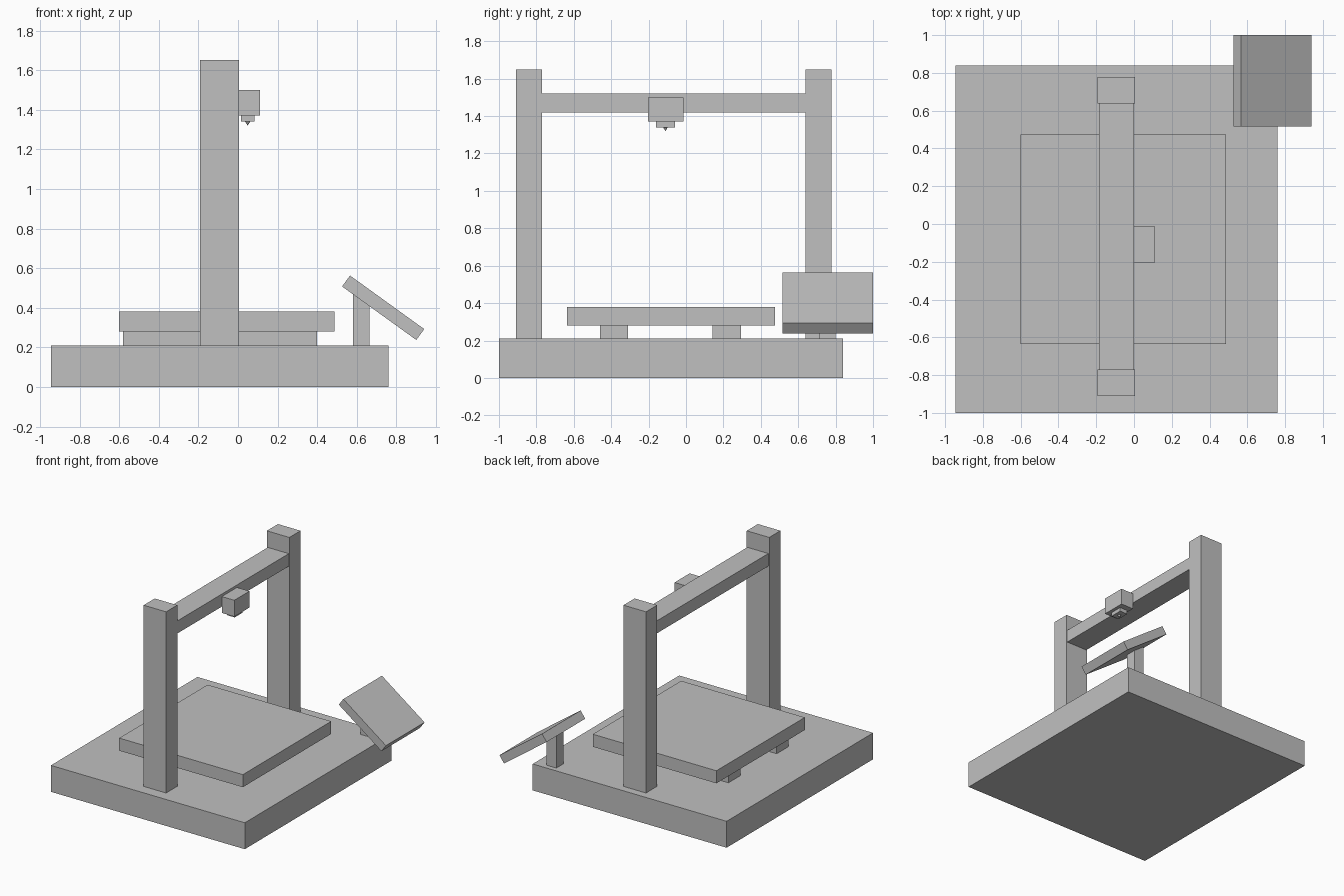
import bpy
import math

if "Cube" in bpy.data.objects:
    bpy.data.objects.remove(bpy.data.objects["Cube"])

grey = bpy.data.materials.new("plain_grey")
grey.diffuse_color = (0.53, 0.53, 0.53, 1)
grey.use_nodes = True
grey.node_tree.nodes["Principled BSDF"].inputs["Base Color"].default_value = grey.diffuse_color


def box(name, x, y, z, tilt=0.0):
    """Box spanning the given (min, max) ranges, optionally tilted about y."""
    spans = (x, y, z)
    bpy.ops.mesh.primitive_cube_add(
        size=1, location=[(a + b) / 2 for a, b in spans], rotation=(0, tilt, 0))
    ob = bpy.context.object
    ob.name = name
    ob.scale = [b - a for a, b in spans]
    ob.data.materials.append(grey)
    return ob


# Base slab
box("base", (-0.945, 0.76), (-1.0, 0.84), (0, 0.21))

# Bed on two rails
box("bed", (-0.60, 0.487), (-0.635, 0.475), (0.28, 0.38))
box("front_rail", (-0.58, 0.40), (-0.46, -0.31), (0.21, 0.28))
box("back_rail", (-0.58, 0.40), (0.143, 0.295), (0.21, 0.28))

# Gantry: two columns and a crossbeam
box("front_column", (-0.193, 0.005), (-0.91, -0.77), (0.21, 1.65))
box("back_column", (-0.193, 0.005), (0.638, 0.778), (0.21, 1.65))
box("crossbeam", (-0.185, 0.0), (-0.77, 0.638), (1.42, 1.52))

# Print head with nozzle
box("print_head", (0.0, 0.11), (-0.203, -0.013), (1.37, 1.50))
box("nozzle_block", (0.015, 0.083), (-0.16, -0.06), (1.34, 1.37))
bpy.ops.mesh.primitive_cone_add(
    vertices=12, radius1=0.013, radius2=0.0, depth=0.02,
    location=(0.049, -0.11, 1.33), rotation=(math.pi, 0, 0))
tip = bpy.context.object
tip.name = "nozzle_tip"
tip.data.materials.append(grey)

# Tilted screen on a post
box("screen_post", (0.58, 0.665), (0.712, 0.80), (0.21, 0.47))
box("screen", (0.502, 0.964), (0.515, 1.0), (0.366, 0.434), math.radians(35.8))
